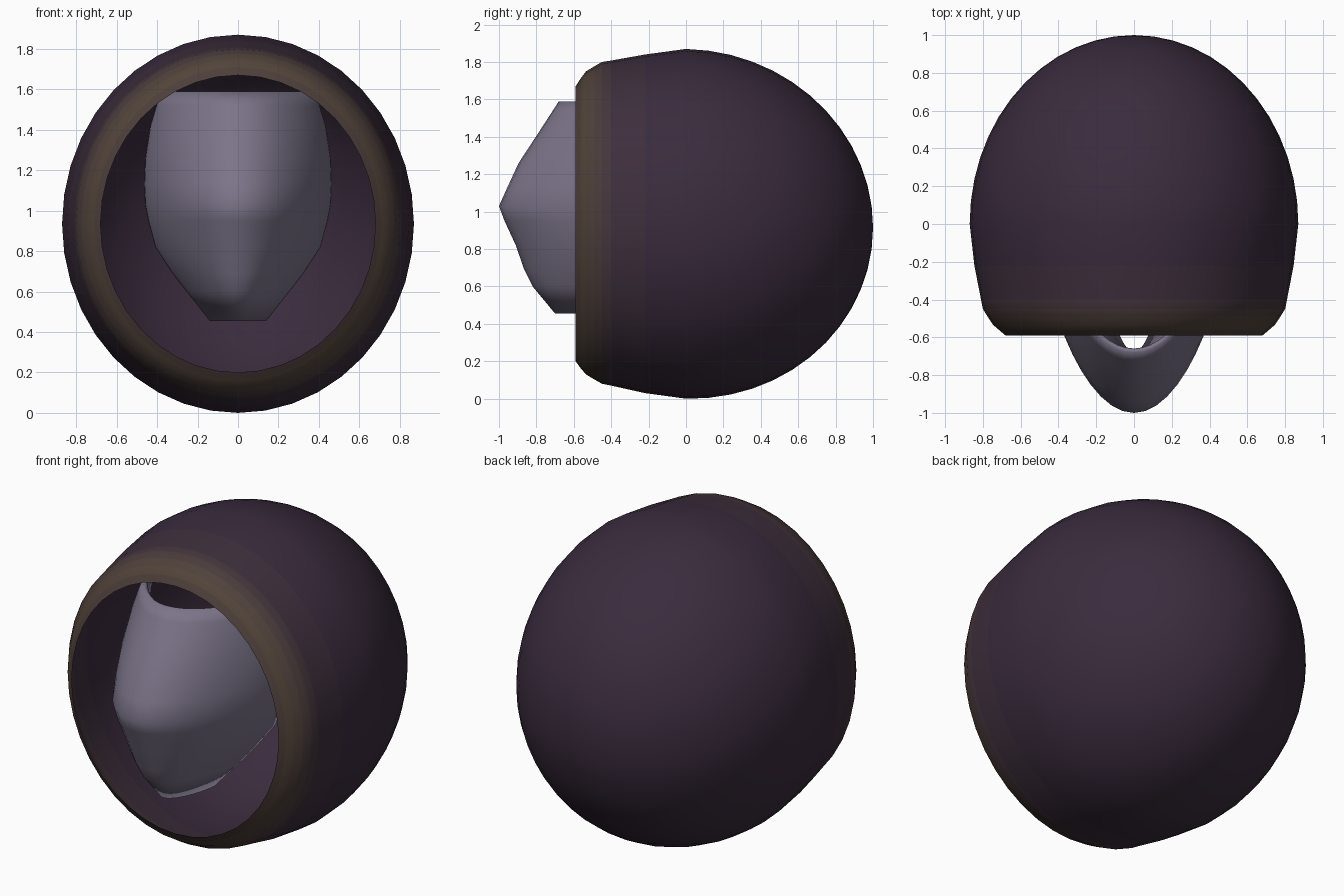
import bpy, bmesh
from math import sin, cos, pi, sqrt

if "Cube" in bpy.data.objects:
    bpy.data.objects.remove(bpy.data.objects["Cube"])


def material(name, rgb):
    m = bpy.data.materials.new(name)
    m.diffuse_color = (*rgb, 1)
    m.use_nodes = True
    m.node_tree.nodes["Principled BSDF"].inputs["Base Color"].default_value = m.diffuse_color
    return m


def finish(name, bm, mats, angle):
    bmesh.ops.recalc_face_normals(bm, faces=bm.faces)
    me = bpy.data.meshes.new(name)
    bm.to_mesh(me)
    bm.free()
    ob = bpy.data.objects.new(name, me)
    bpy.context.collection.objects.link(ob)
    for m in mats:
        me.materials.append(m)
    bpy.ops.object.select_all(action='DESELECT')
    ob.select_set(True)
    bpy.context.view_layer.objects.active = ob
    bpy.ops.object.shade_smooth_by_angle(angle=angle)
    return ob


def bridge(bm, a, b, closed, mat=0):
    n = len(a)
    for i in range(n if closed else n - 1):
        j = (i + 1) % n
        f = bm.faces.new((a[i], a[j], b[j], b[i]))
        f.material_index = mat


# Hood: open egg shell, elliptical rings running from the face opening to the back
N = 40
rings = [(-0.59, 0.68, 0.20, 1.67), (-0.565, 0.71, 0.165, 1.71), (-0.535, 0.745, 0.13, 1.75),
         (-0.49, 0.775, 0.103, 1.777), (-0.45, 0.80, 0.08, 1.80), (-0.40, 0.81, 0.07, 1.808),
         (-0.22, 0.845, 0.03, 1.84)]
for k in range(13):                      # rear half follows an ellipsoid
    t = k / 13 * pi / 2
    r = cos(t)
    rings.append((sin(t), 0.87 * r, 0.935 - 0.02 * sin(t) - 0.935 * r,
                  0.935 - 0.02 * sin(t) + 0.935 * r))

purple, brown = (0.042, 0.024, 0.046), (0.085, 0.058, 0.042)
blend = [0.75, 1.0, 0.85, 0.6, 0.35, 0.12]   # worn edge fading into the cloth
hood_mats = [material("hood_cloth", purple)]
for k, f in enumerate(blend):
    hood_mats.append(material(f"hood_edge_{k}", [p + (b - p) * f for p, b in zip(purple, brown)]))

bm = bmesh.new()
loops = []
for y, w, lo, hi in rings:
    c, h = (lo + hi) / 2, (hi - lo) / 2
    loops.append([bm.verts.new((w * sin(2 * pi * i / N), y, c + h * cos(2 * pi * i / N)))
                  for i in range(N)])
for k in range(len(loops) - 1):
    bridge(bm, loops[k], loops[k + 1], True, k + 1 if k < len(blend) else 0)
tip = bm.verts.new((0, 1, 0.915))
for i in range(N):
    bm.faces.new((loops[-1][i], loops[-1][(i + 1) % N], tip))
finish("hood", bm, hood_mats, 1.2)

# Face mask: curved plate, open at top, bottom and back (z, half width, front y, side y)
rows = [(1.59, 0.375, -0.68, -0.25), (1.52, 0.405, -0.725, -0.24), (1.42, 0.435, -0.79, -0.23),
        (1.26, 0.46, -0.895, -0.22), (1.13, 0.465, -0.955, -0.22), (1.03, 0.46, -1.0, -0.22),
        (0.95, 0.445, -0.97, -0.22), (0.82, 0.41, -0.91, -0.23), (0.69, 0.325, -0.865, -0.29),
        (0.60, 0.255, -0.82, -0.33), (0.455, 0.14, -0.70, -0.42)]
M = 24
bm = bmesh.new()
strips = []
for z, w, front, side in rows:
    strip = []
    for i in range(M + 1):
        t = (i / M - 0.5) * pi
        depth = 0.5 * (sin(t) ** 2 + 1 - cos(t))
        strip.append(bm.verts.new((w * sin(t), front + (side - front) * depth, z)))
    strips.append(strip)
for a, b in zip(strips, strips[1:]):
    bridge(bm, a, b, False)
mask = finish("face_mask", bm, [material("mask_grey", (0.20, 0.175, 0.25))], 0.9)
# make sure the plate faces forward so that it thickens inward
if mask.data.polygons[M // 2].normal.y > 0:
    mask.data.flip_normals()
solid = mask.modifiers.new("thickness", 'SOLIDIFY')
solid.thickness = 0.025
solid.offset = -1
